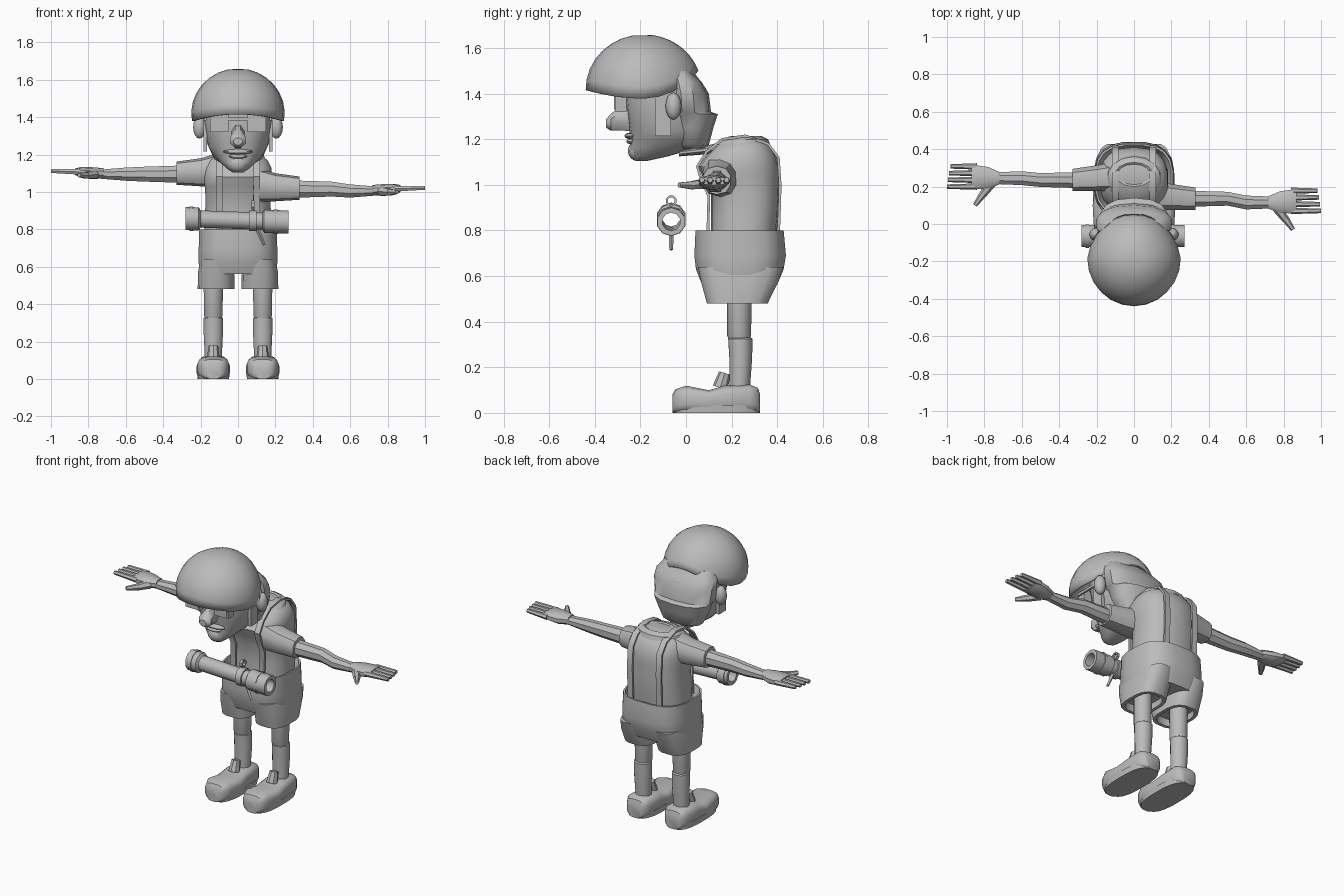
import bpy, bmesh
from math import sin, cos, pi, radians, copysign
from mathutils import Vector

if "Cube" in bpy.data.objects:
    bpy.data.objects.remove(bpy.data.objects["Cube"])

grey = bpy.data.materials.new("plain grey")
grey.use_nodes = True
grey.diffuse_color = (0.5, 0.5, 0.5, 1)
grey.node_tree.nodes["Principled BSDF"].inputs["Base Color"].default_value = (0.5, 0.5, 0.5, 1)
parts = []


def finish(name, bm):
    bmesh.ops.recalc_face_normals(bm, faces=bm.faces)
    me = bpy.data.meshes.new(name)
    bm.to_mesh(me)
    bm.free()
    me.materials.append(grey)
    ob = bpy.data.objects.new(name, me)
    bpy.context.collection.objects.link(ob)
    parts.append(ob)
    return ob


def skin(name, rings, caps=True, loop=False):
    """Bridge rings of points into one surface."""
    bm = bmesh.new()
    vs = [[bm.verts.new(p) for p in r] for r in rings]
    n = len(vs[0])
    pairs = list(zip(vs, vs[1:])) + ([(vs[-1], vs[0])] if loop else [])
    for a, b in pairs:
        for i in range(n):
            j = (i + 1) % n
            bm.faces.new((a[i], a[j], b[j], b[i]))
    if caps and not loop:
        bm.faces.new(vs[0])
        bm.faces.new(vs[-1])
    return finish(name, bm)


def ring(axis, t, c1, c2, r1, r2, n=12, e=1.0):
    """Superellipse ring across an axis."""
    pts = []
    for i in range(n):
        a = 2 * pi * (i + 0.5) / n
        u = c1 + r1 * copysign(abs(cos(a)) ** e, cos(a))
        v = c2 + r2 * copysign(abs(sin(a)) ** e, sin(a))
        pts.append({"x": (t, u, v), "y": (u, t, v), "z": (u, v, t)}[axis])
    return pts


def stack(name, rows, x=0, n=14, e=0.85, caps=True):
    """Loft of level sections: height, front y, back y, half width."""
    return skin(name, [ring("z", z, x, (f + b) / 2, w, (b - f) / 2, n, e)
                       for z, f, b, w in rows], caps)


def along(name, axis, rows, n=10, e=1.0):
    return skin(name, [ring(axis, *r, n, e) for r in rows])


def ball(name, loc, size, u=12, v=8):
    bm = bmesh.new()
    bmesh.ops.create_uvsphere(bm, u_segments=u, v_segments=v, radius=1)
    for p in bm.verts:
        p.co = Vector(loc) + Vector(a * b for a, b in zip(p.co, size))
    return finish(name, bm)


def box(name, loc, size):
    bm = bmesh.new()
    bmesh.ops.create_cube(bm, size=1)
    for p in bm.verts:
        p.co = Vector(loc) + Vector(a * b for a, b in zip(p.co, size))
    return finish(name, bm)


def rod(name, a, b, r1, r2, n=6):
    """Tapered rod between two points."""
    a, b = Vector(a), Vector(b)
    q = (b - a).to_track_quat("Z", "Y")
    disc = [Vector((cos(2 * pi * i / n), sin(2 * pi * i / n), 0)) for i in range(n)]
    return skin(name, [[p + q @ d * r for d in disc] for p, r in ((a, r1), (b, r2))])


# Head and back hair
stack("head", [(1.105, -.22, -.17, .03), (1.125, -.245, -.08, .06), (1.16, -.25, .04, .10),
               (1.2, -.24, .085, .135), (1.24, -.25, .1, .16), (1.32, -.26, .1, .175),
               (1.42, -.27, .09, .19), (1.5, -.25, .03, .17)], n=18)
stack("back_hair", [(1.16, -.03, .08, .10), (1.175, -.04, .1, .13), (1.25, -.07, .12, .165),
                    (1.31, -.09, .14, .185), (1.32, -.09, .11, .195), (1.4, -.09, .1, .205),
                    (1.45, -.09, .07, .2), (1.5, -.09, .025, .16)])

# Helmet dome with a rim that dips at the temples and rises at the back
rim = []
for k in range(1, 9):
    row = []
    for i in range(24):
        a = 2 * pi * i / 24
        back = sin(a)
        end = radians(100 - 30 * back * back if back > 0 else 100 - 9 * back * back)
        t = end * k / 8
        egg = 1 - 0.12 * max(back, 0)
        row.append((.25 * egg * sin(t) * cos(a), -.185 + .255 * sin(t) * back, 1.42 + .24 * cos(t)))
    rim.append(row)
helmet = skin("helmet", rim, caps=False)
bm = bmesh.new()
bm.from_mesh(helmet.data)
bmesh.ops.holes_fill(bm, edges=[e for e in bm.edges if e.is_boundary and e.verts[0].co.z > 1.6])
bmesh.ops.recalc_face_normals(bm, faces=bm.faces)
bm.to_mesh(helmet.data)
bm.free()
helmet.modifiers.new("shell", "SOLIDIFY").thickness = 0.015

# Face
along("nose", "y", [(-.24, 0, 1.3, .04, .07), (-.29, 0, 1.29, .035, .055),
                    (-.33, 0, 1.275, .045, .04), (-.35, 0, 1.27, .025, .02)], 8)
ball("moustache", (0, -.245, 1.215), (.08, .025, .014))
ball("lower_lip", (0, -.24, 1.19), (.05, .022, .012))
ball("chin", (0, -.215, 1.15), (.055, .04, .045))
box("glasses_bridge", (0, -.295, 1.39), (.12, .015, .015))
for s, side in ((1, "left"), (-1, "right")):
    box(side + "_lens_frame", (s * .1, -.285, 1.375), (.1, .05, .11))
    box(side + "_lens", (s * .1, -.312, 1.375), (.08, .006, .09))
    box(side + "_temple_bar", (s * .175, -.17, 1.39), (.012, .23, .015))
    ball(side + "_ear", (s * .205, -.055, 1.345), (.035, .035, .06))
    box(side + "_sideburn", (s * .175, -.1, 1.3), (.02, .07, .17))

# Neck, torso and collar
along("neck", "y", [(-.03, 0, 1.14, .075, .015), (.1, 0, 1.155, .06, .02),
                    (.24, 0, 1.185, .09, .025)], 10)
stack("torso", [(.74, .11, .39, .185), (.85, .11, .405, .18), (.96, .11, .41, .175),
                (1.03, .075, .41, .18), (1.08, .055, .41, .185), (1.13, .09, .395, .18),
                (1.17, .13, .37, .16), (1.2, .18, .34, .12), (1.21, .21, .31, .08)], n=18, e=.8)
stack("collar", [(1.175, .12, .37, .15), (1.2, .15, .36, .14), (1.215, .2, .33, .1),
                 (1.2, .23, .31, .07)], n=14, e=1, caps=False)

# Suspender straps
route = [(.095, .76), (.1, .95), (.065, 1.03), (.05, 1.08), (.09, 1.145), (.16, 1.2), (.26, 1.215),
         (.36, 1.18), (.405, 1.12), (.413, 1.0), (.41, .9), (.405, .76)]
for s, side in ((1, "left"), (-1, "right")):
    rings = []
    for i, (y, z) in enumerate(route):
        p, q = route[max(i - 1, 0)], route[min(i + 1, len(route) - 1)]
        out = Vector((0, p[1] - q[1], q[0] - p[0])).normalized() * .006
        c = Vector((s * .1, y, z))
        w = Vector((.018, 0, 0))
        rings.append([c + w + out, c - w + out, c - w - out, c + w - out])
    skin(side + "_strap", rings)

# Shorts
stack("shorts_seat", [(.74, .07, .4, .18), (.8, .05, .42, .2), (.8, .04, .43, .21),
                      (.69, .035, .44, .212), (.63, .042, .43, .214), (.56, .07, .40, .2)], n=20, e=.7)
for s, side in ((1, "left"), (-1, "right")):
    x = s * .132
    stack(side + "_shorts_leg", [(.64, .05, .43, .085), (.57, .065, .405, .098), (.48, .09, .36, .1),
                                 (.48, .11, .34, .08), (.52, .12, .34, .08)], s * .117, 16, .7)
    # Legs, socks and shoes
    stack(side + "_leg", [(.1, .195, .275, .04), (.32, .19, .28, .045), (.34, .18, .285, .052),
                          (.55, .18, .29, .055)], x, 10, 1)
    stack(side + "_sock", [(.1, .19, .28, .047), (.24, .19, .29, .054), (.325, .185, .292, .054),
                           (.33, .19, .285, .046)], x, 10, 1)
    along(side + "_shoe", "y", [(y, x, h / 2, w, h / 2) for y, h, w in
                                [(-.06, .08, .04), (-.045, .105, .066), (0, .12, .085), (.1, .1, .09),
                                 (.17, .12, .08), (.28, .125, .08), (.315, .11, .06), (.325, .08, .04)]], 16, .6)
    stack(side + "_sole", [(0, -.055, .325, .085), (.035, -.055, .325, .088)], x, 20, .7)
    rod(side + "_shoe_tongue", (x, .15, .11), (x, .17, .175), .034, .026, 8)

# Arms: the two sides sit at different heights and depths
for s, side, y, z, dy, dz in ((1, "left", .135, 1.02, -.02, -.01), (-1, "right", .235, 1.1, .01, .0)):
    along(side + "_sleeve", "x", [(s * .08, y + .02, z + .02, .085, .095), (s * .2, y + .01, z + .005, .072, .075),
                                  (s * .33, y, z, .062, .062), (s * .33, y, z, .046, .05)], 10, .85)
    hy, hz = y + dy, z + dz
    along(side + "_arm", "x", [(s * .3, y, z - .005, .046, .05), (s * .5, y, z - .005, .04, .043),
                               (s * .6, hy, hz - .005, .04, .038), (s * .74, hy, hz - .005, .034, .026)], 8)
    along(side + "_hand", "x", [(s * .72, hy, hz, .035, .027), (s * .78, hy + .002, hz, .06, .032),
                                (s * .84, hy + .005, hz + .005, .066, .028), (s * .87, hy + .008, hz + .008, .06, .018)], 10, .8)
    for i in range(4):
        fy = hy - .045 + .036 * i
        tip = (1, .995, .99, .98)[i]
        rod(f"{side}_finger_{i + 1}", (s * .84, fy, hz + .007), (s * tip, fy, hz + .012), .017, .012)
    rod(side + "_thumb", (s * .765, hy - .03, hz - .005), (s * .81, hy - .09, hz - .012), .026, .02)
    rod(side + "_thumb_tip", (s * .81, hy - .088, hz - .012), (s * .85, hy - .145, hz - .01), .02, .012)

# Hollow torch lying across the front, with its clip
tube = [(-.28, .062), (-.21, .062), (-.2, .046), (.13, .046), (.14, .062), (.27, .062),
        (.27, .04), (-.28, .04)]
skin("torch", [ring("x", x, -.065, .848 - .035 * x, r, r, 10) for x, r in tube], loop=True)
for name, x in (("front_torch_band", .2), ("rear_torch_band", -.25)):
    skin(name, [ring("x", x + d, -.065, .848 - .035 * x, r, r, 10)
                for d, r in ((-.01, .061), (-.01, .066), (.01, .066), (.01, .061))], loop=True)
skin("clip_band", [ring("x", .08 + d, -.065, .845, r, r, 10)
                   for d, r in ((-.02, .045), (-.02, .055), (.02, .055), (.02, .045))], loop=True)
skin("clip_ring", [ring("x", .08 + d, -.065, .93, r, r, 8)
                   for d, r in ((-.008, .016), (-.008, .025), (.008, .025), (.008, .016))], loop=True)
rod("clip_tail", (.1, -.065, .81), (.14, -.065, .715), .012, .008, 4)

# Smooth shading with sharp edges kept
for ob in bpy.context.selected_objects:
    ob.select_set(False)
for ob in parts:
    ob.select_set(True)
bpy.context.view_layer.objects.active = parts[0]
bpy.ops.object.shade_smooth_by_angle(angle=radians(40))
